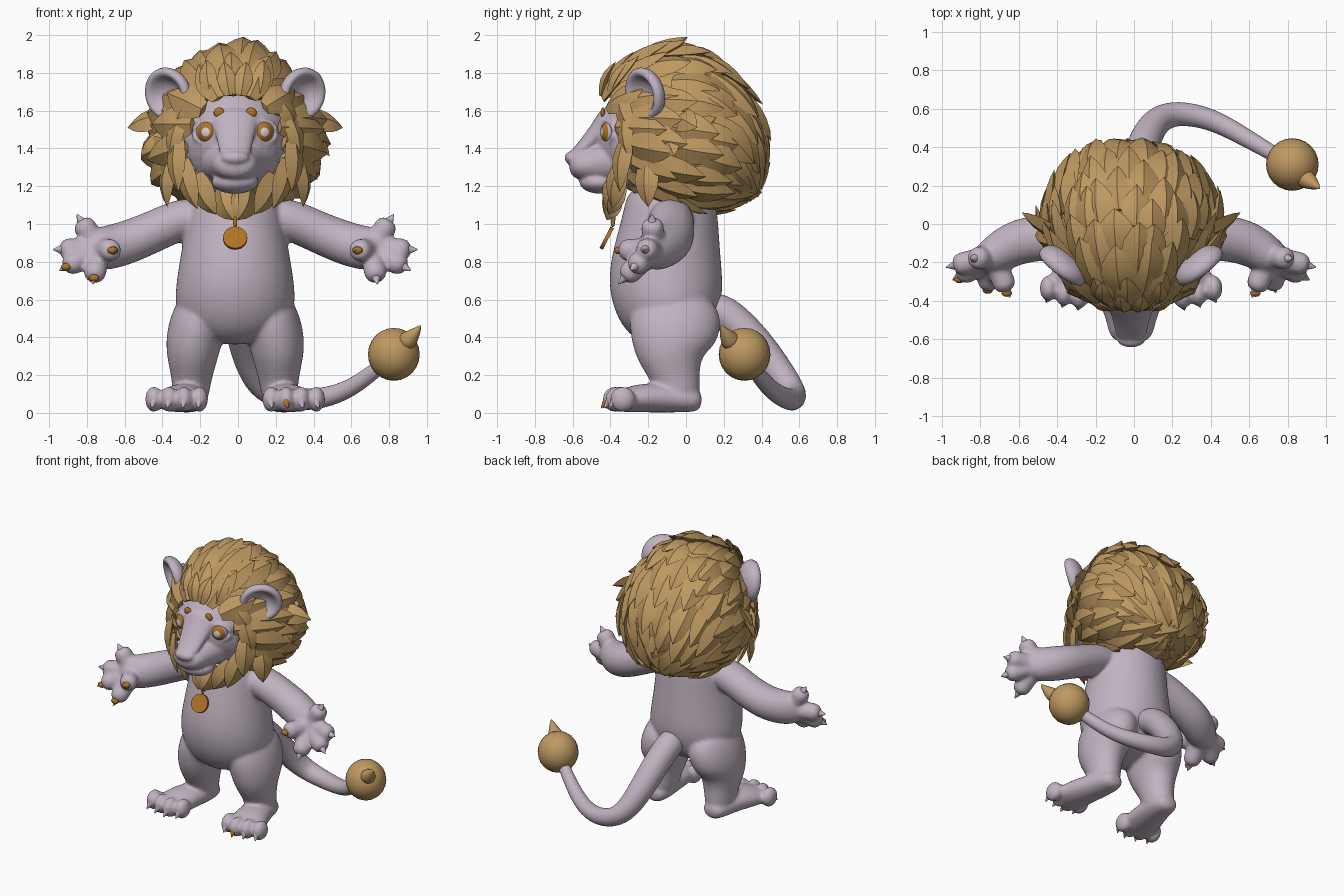
import bpy, bmesh, math, random
from mathutils import Vector, Matrix

random.seed(4)
if "Cube" in bpy.data.objects:
    bpy.data.objects.remove(bpy.data.objects["Cube"])
MID = -0.015  # the tail pulls the body slightly off centre


def material(name, rgb):
    m = bpy.data.materials.new(name)
    m.use_nodes = True
    m.diffuse_color = (*rgb, 1)
    m.node_tree.nodes["Principled BSDF"].inputs["Base Color"].default_value = (*rgb, 1)
    return m


FUR = material("lilac fur", (0.53, 0.45, 0.53))
MANE = material("tan mane", (0.52, 0.32, 0.12))
AMBER = material("amber", (0.43, 0.17, 0.02))
PALE = material("pale pupil", (0.66, 0.62, 0.72))


def finish(name, bm, mats, subsurf=0, angle=50):
    bmesh.ops.recalc_face_normals(bm, faces=bm.faces)
    me = bpy.data.meshes.new(name)
    bm.to_mesh(me)
    bm.free()
    me.shade_smooth()
    me.set_sharp_from_angle(angle=math.radians(angle))
    for m in mats:
        me.materials.append(m)
    ob = bpy.data.objects.new(name, me)
    bpy.context.collection.objects.link(ob)
    ob.location.x = MID
    if subsurf:
        mod = ob.modifiers.new("smooth", "SUBSURF")
        mod.levels = mod.render_levels = subsurf
    return ob


def tube(name, stations, mat, ref=(0, 1, 0), side=1, sides=14, subsurf=2):
    """Loft of elliptical rings; each station is x, y, z, radius a, radius b."""
    bm = bmesh.new()
    pts = [Vector((s[0] * side, s[1], s[2])) for s in stations]
    rings = []
    for i, s in enumerate(stations):
        t = (pts[min(i + 1, len(pts) - 1)] - pts[max(i - 1, 0)]).normalized()
        u = Vector(ref).cross(t).normalized()
        v = t.cross(u)
        rings.append([bm.verts.new(pts[i] + u * s[3] * math.cos(a) + v * s[-1] * math.sin(a))
                      for a in (math.tau * k / sides for k in range(sides))])
    for a, b in zip(rings, rings[1:]):
        for k in range(sides):
            n = (k + 1) % sides
            bm.faces.new((a[k], a[n], b[n], b[k]))
    bm.faces.new(rings[0])
    bm.faces.new(rings[-1])
    return finish(name, bm, [mat], subsurf, 180)


def ball(name, centre, radii, mat, seg=24):
    bm = bmesh.new()
    bmesh.ops.create_uvsphere(bm, u_segments=seg, v_segments=seg // 2, radius=1)
    bmesh.ops.scale(bm, vec=radii, verts=bm.verts)
    bmesh.ops.translate(bm, vec=centre, verts=bm.verts)
    return finish(name, bm, [mat], 0, 180)


def cone(name, base, tip, radius, mat):
    b, t = Vector(base), Vector(tip)
    bm = bmesh.new()
    rot = (t - b).to_track_quat("Z", "Y").to_matrix().to_4x4()
    bmesh.ops.create_cone(bm, cap_ends=True, segments=10, radius1=radius, radius2=radius * 0.08,
                          depth=(t - b).length, matrix=Matrix.Translation((b + t) / 2) @ rot)
    return finish(name, bm, [mat])


def fuse(name, parts, voxel, rounds):
    """Merge overlapping parts into one soft skin."""
    bpy.context.view_layer.update()
    graph = bpy.context.evaluated_depsgraph_get()
    bm = bmesh.new()
    for p in parts:
        bm.from_object(p, graph)
    for p in parts:
        bpy.data.objects.remove(p)
    ob = finish(name, bm, [FUR], 0, 180)
    mod = ob.modifiers.new("skin", "REMESH")
    mod.mode, mod.voxel_size, mod.use_smooth_shade = "VOXEL", voxel, True
    mod = ob.modifiers.new("soften", "SMOOTH")
    mod.factor, mod.iterations = .5, rounds


# torso and neck
body = [tube("torso", [(0, -.05, .37, .1, .12), (0, -.06, .43, .25, .22), (0, -.085, .54, .325, .285),
                       (0, -.11, .68, .318, .308), (0, -.105, .8, .298, .297), (0, -.09, .95, .272, .27),
                       (0, -.08, 1.08, .26, .25), (0, -.08, 1.22, .2, .22)], FUR, sides=20)]

# limbs, built once per side
FINGERS = [(.825, -.18, 1.03), (.94, -.22, .865), (.91, -.28, .765), (.75, -.34, .7), (.64, -.36, .86)]
for side, label in ((1, "left"), (-1, "right")):
    body.append(tube("leg", [(.235, -.04, .02, .075, .1), (.235, -.045, .1, .1, .125),
                             (.23, -.055, .19, .11, .13), (.228, -.09, .3, .142, .185),
                             (.218, -.07, .4, .155, .24), (.18, -.05, .51, .16, .255),
                             (.13, -.05, .62, .13, .19)], FUR, side=side))
    body.append(tube("foot", [(.235, .085, .06, .05, .045), (.235, .04, .065, .09, .065),
                              (.25, -.1, .08, .105, .08), (.285, -.25, .08, .13, .08),
                              (.305, -.36, .06, .14, .058), (.31, -.4, .05, .1, .035)],
                     FUR, ref=(0, 0, 1), side=side))
    for i in range(4):
        x, y = .19 + .08 * i, -.38 + .025 * abs(i - 1.2)
        body.append(ball("toe", (x * side, y, .072), (.047, .068, .068), FUR, 16))
        cone(f"{label}_toe_claw_{i + 1}", (x * side, y - .045, .06), (x * side * 1.03, y - .075, .025), .024,
             AMBER if i == 1 and side == 1 else FUR)

    body.append(tube("arm", [(.13, -.08, 1.04, .09, .11), (.27, -.08, 1.035, .115, .125),
                             (.42, -.07, .965, .112, .12), (.55, -.08, .91, .118, .125),
                             (.65, -.12, .878, .12, .115), (.74, -.18, .865, .12, .1),
                             (.82, -.2, .865, .06, .05)], FUR, side=side))
    palm = Vector((.72, -.17, .865))
    for i, f in enumerate(FINGERS):
        tip = Vector(f)
        way = (tip - palm).normalized()
        st = [(*palm.lerp(tip, k), r) for k, r in ((.1, .07), (.4, .066), (.6, .062), (.8, .066), (.96, .035))]
        body.append(tube("finger", st, FUR, ref=(.3, .4, 1 if i else -.2), side=side, sides=10))
        flip = Vector((side, 1, 1))
        base = tip - way * .035
        cone(f"{label}_claw_{i + 1}", base * flip, (tip + way * .025) * flip, .033, FUR)
        if i == 4 or (i > 1 and side == -1):
            ball(f"{label}_finger_pad_{i + 1}", (base + way * .015 + Vector((0, -.018, 0))) * flip,
                 (.028, .02, .02), AMBER, 12)
fuse("body", body, .012, 5)

# tail with tufted ball
tube("tail", [(.015, .1, .56, .09), (.02, .2, .54, .095), (.04, .32, .43, .093), (.07, .44, .29, .088),
              (.13, .545, .14, .08), (.24, .585, .075, .067), (.42, .55, .065, .058),
              (.58, .46, .11, .05), (.7, .39, .19, .043), (.82, .32, .29, .038)], FUR, ref=(0, 0, 1))
ball("tail_ball", (.84, .31, .31), (.137, .137, .14), MANE)
tube("tail_tip", [(.89, .25, .36, .06), (.925, .225, .395, .05), (.955, .205, .425, .03),
                  (.985, .185, .465, .003)], MANE, sides=10, subsurf=1)

# face: skull, muzzle, nose, chin and eyelids in one skin
face = [ball("skull", (0, -.17, 1.45), (.296, .308, .3), FUR, 40),
        tube("muzzle", [(0, -.3, 1.34, .22, .16), (0, -.42, 1.33, .165, .13), (0, -.51, 1.315, .13, .1),
                        (0, -.575, 1.31, .12, .08), (0, -.62, 1.31, .075, .045)], FUR, ref=(0, 0, 1)),
        tube("bridge", [(0, -.38, 1.6, .15, .07), (0, -.435, 1.52, .12, .06), (0, -.51, 1.43, .095, .05),
                        (0, -.58, 1.37, .085, .035), (0, -.615, 1.35, .05, .02)], FUR, ref=(0, 0, 1)),
        ball("nose", (0, -.6, 1.35), (.075, .043, .038), FUR),
        ball("chin", (0, -.455, 1.222), (.125, .11, .062), FUR)]
for side, label in ((1, "left"), (-1, "right")):
    for bulge in (1, -1):
        lid = [(.14 + .082 * math.cos(a), -.418 + .04 * math.cos(a), 1.485 + bulge * .062 * math.sin(a), .018)
               for a in (math.pi * k / 6 for k in range(7))]
        face.append(tube("eyelid", lid, FUR, side=side, sides=8, subsurf=1))

    # eye: concentric colours by angle from the gaze axis
    gaze = Vector((.3 * side, -1, 0)).normalized()
    bm = bmesh.new()
    bmesh.ops.create_uvsphere(bm, u_segments=24, v_segments=18, radius=.068)
    bm.transform(gaze.to_track_quat("Z", "Y").to_matrix().to_4x4())
    for f in bm.faces:
        ang = math.degrees(f.calc_center_median().angle(gaze))
        f.material_index = 2 if ang < 24 else 1 if ang < 52 else 0
    bmesh.ops.translate(bm, vec=(.138 * side, -.386, 1.487), verts=bm.verts)
    finish(label + "_eye", bm, [FUR, AMBER, PALE], 0, 180)
    ball(label + "_brow_spot", (.085 * side, -.44, 1.59), (.029, .012, .027), AMBER, 16)

    # ear: lathed cup turned outwards, top leaning forward
    bm = bmesh.new()
    prof = [(0, .06), (.08, .052), (.13, .025), (.15, -.015), (.138, -.045), (.112, -.05),
            (.092, -.025), (.06, .01), (0, .02)]
    vs = [bm.verts.new((r, y, 0)) for r, y in prof]
    edges = [bm.edges.new(p) for p in zip(vs, vs[1:])]
    bmesh.ops.spin(bm, geom=vs + edges, cent=(0, 0, 0), axis=(0, 1, 0), angle=math.tau, steps=28)
    bmesh.ops.remove_doubles(bm, verts=bm.verts, dist=.0005)
    bm.transform(Matrix.Translation((.345 * side, -.205, 1.69)) @ Matrix.Rotation(math.radians(14), 4, "X")
                 @ Matrix.Rotation(math.radians(36) * side, 4, "Z"))
    finish(label + "_ear", bm, [FUR], 1, 180)
fuse("face", face, .009, 6)

# mane: an egg-shaped core covered in overlapping pointed locks
CORE = Vector((0, 0, 1.5))
POLE = Vector((0, -1, -.15)).normalized()
UP = Vector((0, -.15, 1)).normalized()


def shell(d, scale=1.0):
    depth = .47 if d.y < 0 else .4 - .08 * d.z
    width = .43 * (1 - .2 * d.z) * (1 + .16 * min(0, d.y))
    height = .425 if d.z > 0 else .41 + .05 * d.y
    return CORE + Vector((d.x * width, d.y * depth - .04 * max(0, d.z), d.z * height)) * scale


def hairline(d):
    across = d - POLE * d.dot(POLE)
    return 42 - 8 * max(0, across.normalized().dot(UP))


bm = bmesh.new()
bmesh.ops.create_uvsphere(bm, u_segments=48, v_segments=30, radius=1)
for v in bm.verts:
    d = v.co.normalized()
    v.co = shell(d, .98)
    if math.degrees(d.angle(POLE)) < hairline(d) + 3:
        v.co.y = max(v.co.y, -.25)
finish("mane_core", bm, [MANE])


def lock(bm, pts, width):
    """Pointed blade with a ridge, following pts over the mane."""
    rows = []
    for i, (p, w) in enumerate(zip(pts, (.5, .85, 1, .85, .5))):
        along = (pts[i + 1] - p).normalized()
        across = along.cross(p - CORE).normalized()
        out = across.cross(along)
        h = width * w / 2
        rows.append([bm.verts.new(p + o) for o in (across * h, out * h * .4, -across * h, -out * h * .4)])
    tip = bm.verts.new(pts[5])
    for a, b in zip(rows, rows[1:]):
        for k in range(4):
            n = (k + 1) % 4
            bm.faces.new((a[k], a[n], b[n], b[k]))
    for k in range(4):
        bm.faces.new((rows[-1][k], rows[-1][(k + 1) % 4], tip))
    bm.faces.new(rows[0])


bm = bmesh.new()
for row in range(8):
    count = (15, 17, 18, 18, 16, 14, 11, 6)[row]
    for k in range(count):
        a = math.tau * (k + .5 * (row % 2)) / count + random.uniform(-.1, .1)
        ring = UP * math.cos(a) + Vector((1, 0, 0)) * math.sin(a)
        th = math.radians(hairline(ring) + row * 17 + random.uniform(-3, 3) * min(row, 1))
        d = POLE * math.cos(th) + ring * math.sin(th)
        away = (d * d.dot(POLE) - POLE).normalized()
        fall = Vector((0, 0, -1)) + d * d.z
        flow = (away + fall * (.3 + 2 * max(0, d.y))).normalized()
        reach, lift = random.uniform(.65, .9), random.uniform(.08, .18)
        pts = [shell((d + flow * reach * s / 5).normalized(), 1 + lift * (s / 5) ** 1.8) for s in range(6)]
        lock(bm, pts, random.uniform(.15, .2))
finish("mane_locks", bm, [MANE], 0, 35)

# locks framing the face: forehead, cheeks, beard and side points
bm = bmesh.new()
FRAME = [((.03, -.45, 1.68), (.06, -.37, 1.86), .1), ((.13, -.41, 1.69), (.15, -.3, 1.87), .1),
         ((.22, -.35, 1.67), (.33, -.26, 1.46), .12), ((.28, -.32, 1.58), (.34, -.29, 1.32), .12),
         ((.3, -.31, 1.47), (.3, -.35, 1.17), .14), ((.27, -.33, 1.34), (.2, -.39, 1.08), .15),
         ((.2, -.34, 1.26), (.1, -.41, 1.05), .17), ((.07, -.35, 1.2), (.01, -.42, 1.02), .18),
         ((.34, -.2, 1.35), (.36, -.2, 1.09), .15), ((.35, -.06, 1.57), (.57, .06, 1.51), .14),
         ((.36, -.1, 1.5), (.5, -.06, 1.36), .14)]
for side in (1, -1):
    for a, b, width in FRAME:
        a, b = (Vector((p[0] * side, p[1], p[2])) for p in (a, b))
        pts = []
        for s in range(6):
            p = a.lerp(b, s / 5)
            pts.append(p + (p - CORE).normalized() * .02 * math.sin(math.pi * s / 5))
        lock(bm, pts, width)
finish("face_locks", bm, [MANE], 0, 35)

# pendant on a short cord
tube("cord", [(0, -.38, 1.07, .012), (0, -.385, 1.02, .012), (0, -.39, .98, .012)], AMBER, sides=8, subsurf=1)
bm = bmesh.new()
tilt = Matrix.Translation((0, -.42, .925)) @ Matrix.Rotation(math.radians(63), 4, "X")
bmesh.ops.create_cone(bm, cap_ends=True, segments=28, radius1=.064, radius2=.064, depth=.02, matrix=tilt)
finish("pendant", bm, [AMBER])
